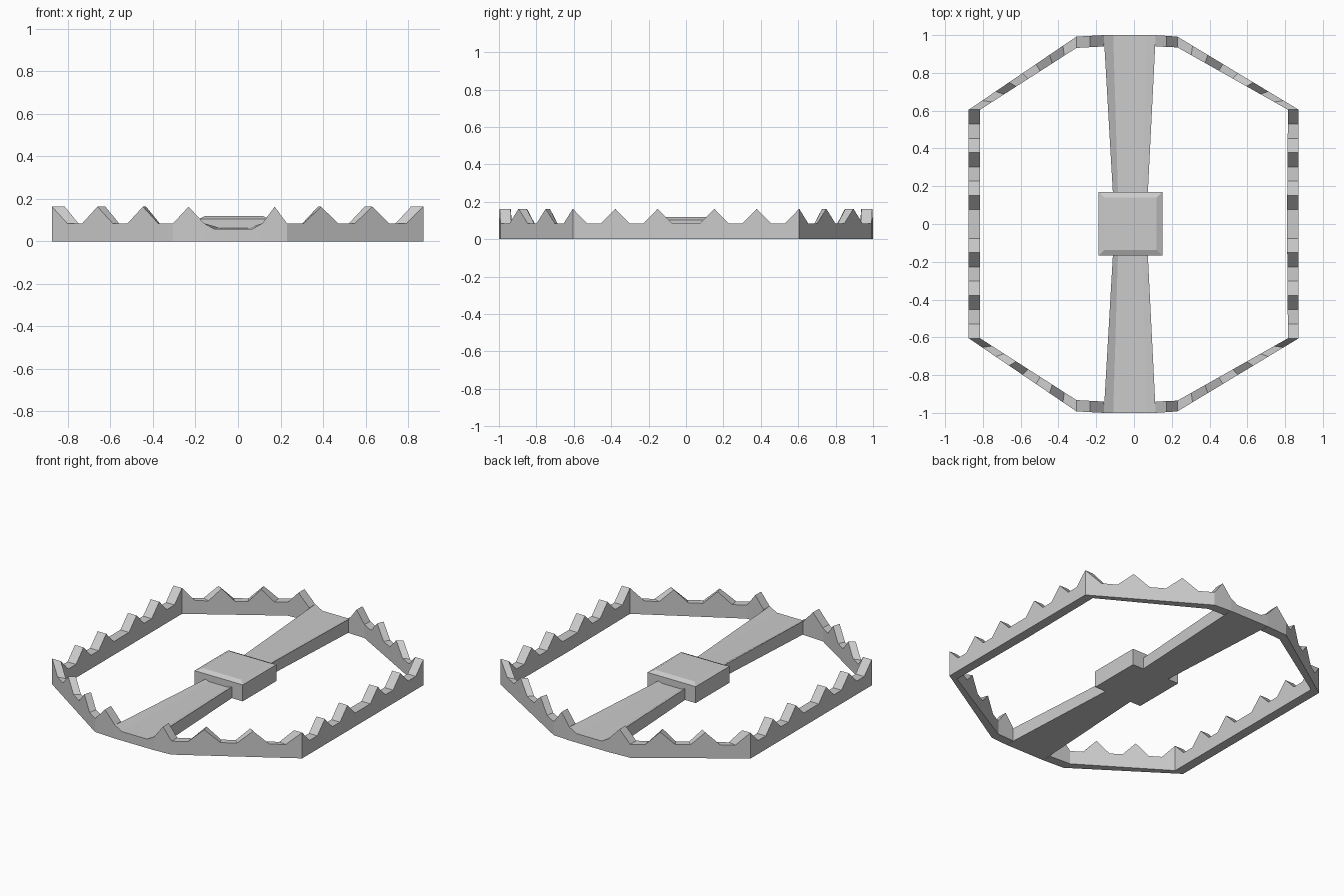
import bpy, bmesh

if "Cube" in bpy.data.objects:
    bpy.data.objects.remove(bpy.data.objects["Cube"])

LOW, HIGH = 0.085, 0.163


def finish(name, bm, mirror_y=False):
    bmesh.ops.recalc_face_normals(bm, faces=bm.faces)
    me = bpy.data.meshes.new(name)
    bm.to_mesh(me)
    bm.free()
    ob = bpy.data.objects.new(name, me)
    bpy.context.collection.objects.link(ob)
    if mirror_y:
        m = ob.modifiers.new("mirror", 'MIRROR')
        m.use_axis = (False, True, False)
        m.use_clip = True
    return ob


def loft(bm, sections, cap_start=True, cap_end=True):
    rings = [[bm.verts.new(p) for p in s] for s in sections]
    n = len(rings[0])
    for a, b in zip(rings, rings[1:]):
        for i in range(n):
            j = (i + 1) % n
            bm.faces.new((a[i], a[j], b[j], b[i]))
    if cap_start:
        bm.faces.new(rings[0])
    if cap_end:
        bm.faces.new(rings[-1])


def jaw(name, outer, inner):
    # each letter is one step along a straight run: P = tooth peak, L = low rim
    patterns = ("LPL", "LLPLLPLLP", "PLLPLLPLL")
    sections = []
    for k, pat in enumerate(patterns):
        for i, c in enumerate(pat):
            if k and i == 0:
                continue
            t = i / (len(pat) - 1)
            z = HIGH if c == "P" else LOW
            ox, oy = [a + (b - a) * t for a, b in zip(outer[k], outer[k + 1])]
            ix, iy = [a + (b - a) * t for a, b in zip(inner[k], inner[k + 1])]
            sections.append([(ox, oy, 0), (ox, oy, z), (ix, iy, z), (ix, iy, 0)])
    bm = bmesh.new()
    loft(bm, sections, cap_end=False)
    return finish(name, bm, True)


# Toothed jaws
jaw("right_jaw",
    [(0.115, 1.0), (0.23, 0.992), (0.872, 0.605), (0.872, 0)],
    [(0.115, 0.94), (0.23, 0.935), (0.815, 0.605), (0.81, 0)])
jaw("left_jaw",
    [(-0.16, 1.0), (-0.305, 0.992), (-0.875, 0.605), (-0.875, 0)],
    [(-0.16, 0.94), (-0.305, 0.932), (-0.815, 0.605), (-0.815, 0)])


# Dished crossbar, tapering towards the plate
def bar_section(y, left, right, dish, edge_z, mid_z):
    return [(left, y, 0), (left, y, edge_z), (left + dish, y, mid_z),
            (right - dish, y, mid_z), (right, y, edge_z), (right, y, 0)]


bm = bmesh.new()
loft(bm, [bar_section(1.0, -0.16, 0.115, 0.05, LOW, 0.057),
          bar_section(0.1, -0.108, 0.07, 0.025, 0.07, 0.062)])
finish("crossbar", bm, True)


# Trigger plate with chamfered top
def rect(z, inset):
    x0, x1, y0, y1 = -0.187 + inset, 0.15 - inset, -0.167 + inset, 0.17 - inset
    return [(x0, y0, z), (x1, y0, z), (x1, y1, z), (x0, y1, z)]


bm = bmesh.new()
loft(bm, [rect(0, 0), rect(0.104, 0), rect(0.118, 0.03)])
finish("trigger_plate", bm)
